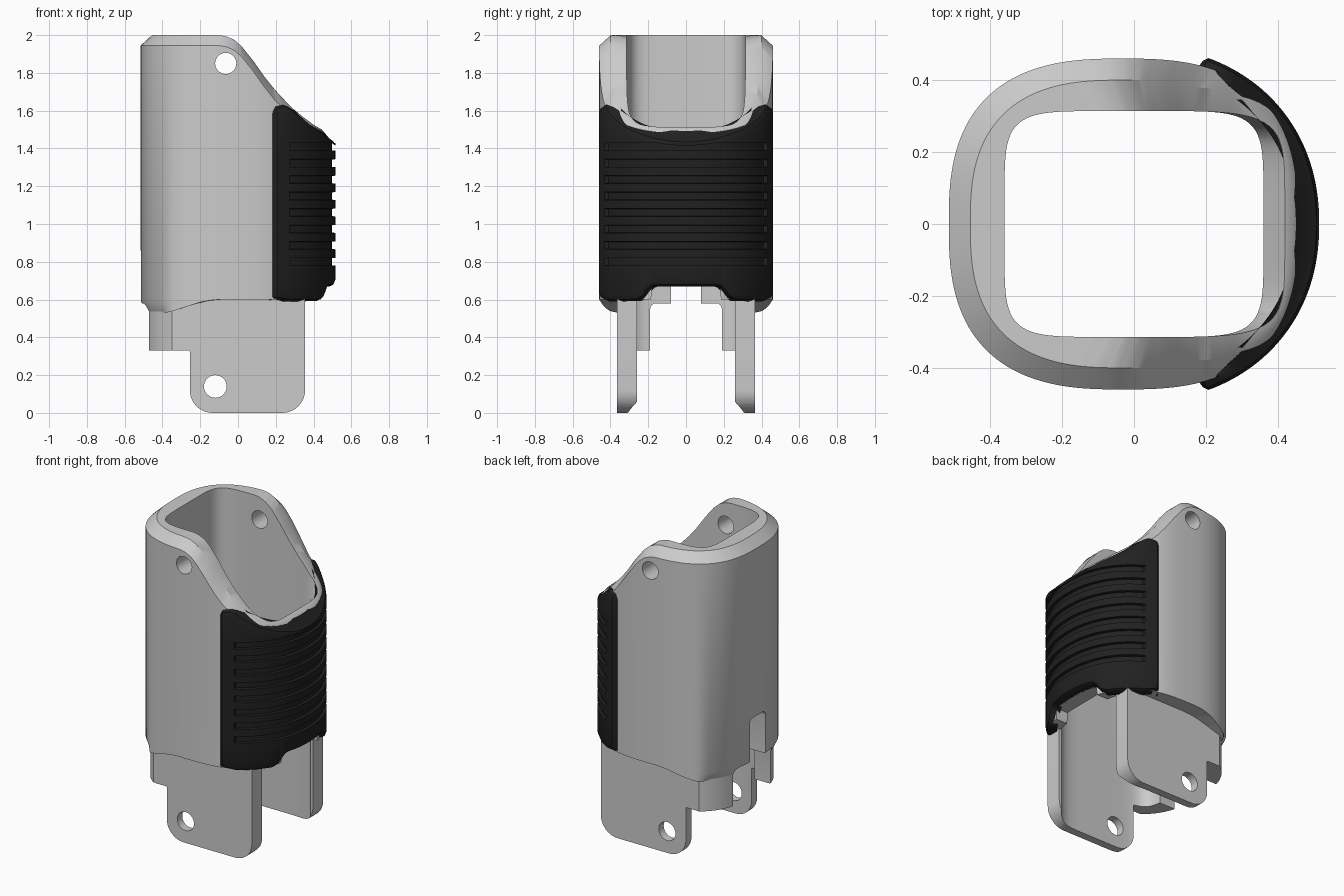
import bpy, bmesh, math

if "Cube" in bpy.data.objects:
    bpy.data.objects.remove(bpy.data.objects["Cube"])


def interp(pts, x):
    if x <= pts[0][0]:
        return pts[0][1]
    for (x0, y0), (x1, y1) in zip(pts, pts[1:]):
        if x <= x1:
            return y0 + (y1 - y0) * (x - x0) / (x1 - x0)
    return pts[-1][1]


def oval(th, cx, a, b, n):
    c, s = math.cos(th), math.sin(th)
    r = (abs(c / a) ** n + abs(s / b) ** n) ** (-1 / n)
    return cx + r * c, r * s


def loft(name, columns, wrap):
    """Each column is a closed section; neighbouring columns are bridged."""
    bm = bmesh.new()
    vs = [[bm.verts.new(p) for p in col] for col in columns]
    n, m = len(vs), len(vs[0])
    for i in range(n if wrap else n - 1):
        p, q = vs[i], vs[(i + 1) % n]
        for j in range(m):
            k = (j + 1) % m
            bm.faces.new((p[j], q[j], q[k], p[k]))
    if not wrap:
        bm.faces.new(vs[0])
        bm.faces.new(vs[-1][::-1])
    bmesh.ops.recalc_face_normals(bm, faces=bm.faces)
    return to_object(name, bm)


def to_object(name, bm):
    me = bpy.data.meshes.new(name)
    bm.to_mesh(me)
    bm.free()
    ob = bpy.data.objects.new(name, me)
    bpy.context.collection.objects.link(ob)
    return ob


def prism(name, pts, axis, lo, hi):
    """Extrude a 2D outline: axis 'y' takes (x, z), axis 'x' takes (y, z)."""
    put = (lambda p, d: (p[0], d, p[1])) if axis == 'y' else (lambda p, d: (d, p[0], p[1]))
    return loft(name, [[put(p, d) for p in pts] for d in (lo, hi)], False)


def arc(cx, cz, r, a0, a1, n=10):
    return [(cx + r * math.cos(math.radians(a0 + (a1 - a0) * i / n)),
             cz + r * math.sin(math.radians(a0 + (a1 - a0) * i / n))) for i in range(n + 1)]


def activate(ob):
    bpy.ops.object.select_all(action='DESELECT')
    ob.select_set(True)
    bpy.context.view_layer.objects.active = ob


def boolean(ob, cutter, op='DIFFERENCE'):
    mod = ob.modifiers.new('cut', 'BOOLEAN')
    mod.operation, mod.object, mod.solver = op, cutter, 'EXACT'
    activate(ob)
    bpy.ops.object.modifier_apply(modifier=mod.name)


# shared curves: sloping rim, lower edge of the sleeve, cavity outline
RIM = [(-.1, 2), (-.06, 1.993), (-.02, 1.975), (.02, 1.94), (.08, 1.865), (.14, 1.78),
       (.2, 1.705), (.3, 1.60), (.4, 1.525), (.47, 1.485)]
HEM = [(-.39, .53), (-.34, .54), (-.28, .56), (-.2, .586), (-.14, .597), (-.1, .6)]
N = 192
angles = [2 * math.pi * i / N for i in range(N)]


def cavity(th):
    return oval(th, 0, .36, .314, 6)


# sleeve: oval outside, squared cavity, chamfered sloping rim
cols = []
for th in angles:
    x, y = oval(th, -.03, .485, .46, 2.7)
    fade = interp([(.2, .06), (.4, .012)], x)
    rx, ry = oval(th, -.03, .485 - fade, .46 - fade, 2.7)
    taper = interp([(-.42, .028), (-.36, 0)], x)
    bx, by = oval(th, -.03, .485 - taper, .46 - taper, 2.7)
    ix, iy = cavity(th)
    jx = ix if ix < .2 else .2 + (ix - .2) * 1.37
    hem = interp(HEM, x)
    cols.append([(bx, by, hem), (x, y, hem + .06),
                 (x, y, interp(RIM, x) - .92 * fade),
                 (rx, ry, interp(RIM, rx)), (jx, iy, interp(RIM, jx)),
                 (ix, iy, interp(RIM, jx) - .08), (ix, iy, interp(HEM, ix))])
sleeve = loft('sleeve', cols, True)

# lower skirt: flat-sided ring trimmed to the tab outline
cols = []
for th in angles:
    x, y = oval(th, -.03, .46, .435, 2.7)
    if x > 0:
        x, y = x * 1.25, math.copysign(min(.365, abs(y) * 1.3), y)
    y = max(-.365, min(.365, y))
    ix, iy = cavity(th)
    cols.append([(x, y, -.1), (x, y, .62), (ix, iy, .62), (ix, iy, -.1)])
skirt = loft('side_tabs', cols, True)
outline = ([(-.6, .61), (-.6, .33), (-.26, .33)] + arc(-.135, .12, .12, 180, 270)
           + arc(.235, .12, .12, 270, 360) + [(.355, .61)])
outline[3:3] = [(-.255, .325)]
trim = prism('tab_trim', outline, 'y', -.7, .7)
boolean(skirt, trim, 'INTERSECT')

# openings
back_slot = prism('back_slot', [(-.19, -.2), (.19, -.2)] + arc(.16, .55, .03, 0, 90, 4)
                  + [(.08, .58)] + arc(.05, .83, .03, 0, 90, 4)
                  + arc(-.05, .83, .03, 90, 180, 4) + [(-.08, .58)]
                  + arc(-.16, .55, .03, 90, 180, 4), 'x', -.8, -.2)
front_gap = prism('front_gap', [(-.26, -.2), (.26, -.2), (.26, .65), (-.26, .65)], 'x', .05, .8)
front_arch = prism('front_arch', [(-.2, .4), (.2, .4), (.18, .67), (-.18, .67)], 'x', .1, .8)
top_hole = prism('top_hole', arc(-.065, 1.85, .056, 0, 348.75, 31), 'y', -.8, .8)
tab_hole = prism('tab_hole', arc(-.12, .14, .06, 0, 348.75, 31), 'y', -.8, .8)
for ob, cutters in ((sleeve, (back_slot, front_arch, top_hole)),
                    (skirt, (back_slot, front_gap, tab_hole))):
    for c in cutters:
        boolean(ob, c)
for c in (trim, back_slot, front_gap, front_arch, top_hole, tab_hole):
    bpy.data.objects.remove(c)

# ribbed grip pad wrapped around the front of the sleeve
TOP = [(.19, 1.60), (.21, 1.622), (.25, 1.632), (.28, 1.62), (.33, 1.578), (.4, 1.525),
       (.47, 1.48), (.515, 1.445)]
FOOT = [(.17, .67), (.195, .662), (.215, .64), (.235, .61), (.27, .592), (.43, .59), (.465, .605)]
GROOVES = [.80 + .087 * i for i in range(8)]
phi = math.radians(67.8)
half = [(phi, .035), (phi - .012, .012), (phi - .035, 0)]
M = 90
steps = half + [((phi - .05) * (1 - 2 * i / M), 0) for i in range(M + 1)]
steps += [(-t, d) for t, d in reversed(half)]


def pad(th, d):
    return oval(th, 0, .515 - d, .495 - d, 2.15)


cols = []
for th, edge in steps:
    x, y = pad(th, edge)
    g = .018 if x > .28 else 0
    top, foot = interp(TOP, x), interp(FOOT, abs(y))
    rows = [(foot, .03), (foot + .01, .01), (foot + .035, 0)]
    for z in GROOVES:
        rows += [(z - .021, 0), (z - .019, g), (z + .019, g), (z + .021, 0)]
    rows += [(top - .03, 0), (top - .01, .008), (top, .025)]
    col = [(*pad(th, edge + d), z) for z, d in rows]
    ix, iy = pad(th, .065)
    cols.append(col + [(ix, iy, interp(TOP, ix)), (ix, iy, foot)])
grip = loft('grip_pad', cols, False)
black = bpy.data.materials.new('black_rubber')
black.diffuse_color = (.015, .015, .015, 1)
black.use_nodes = True
black.node_tree.nodes["Principled BSDF"].inputs["Base Color"].default_value = black.diffuse_color
grip.data.materials.append(black)

for ob in (sleeve, skirt, grip):
    activate(ob)
    bpy.ops.object.shade_smooth_by_angle(angle=math.radians(30))
